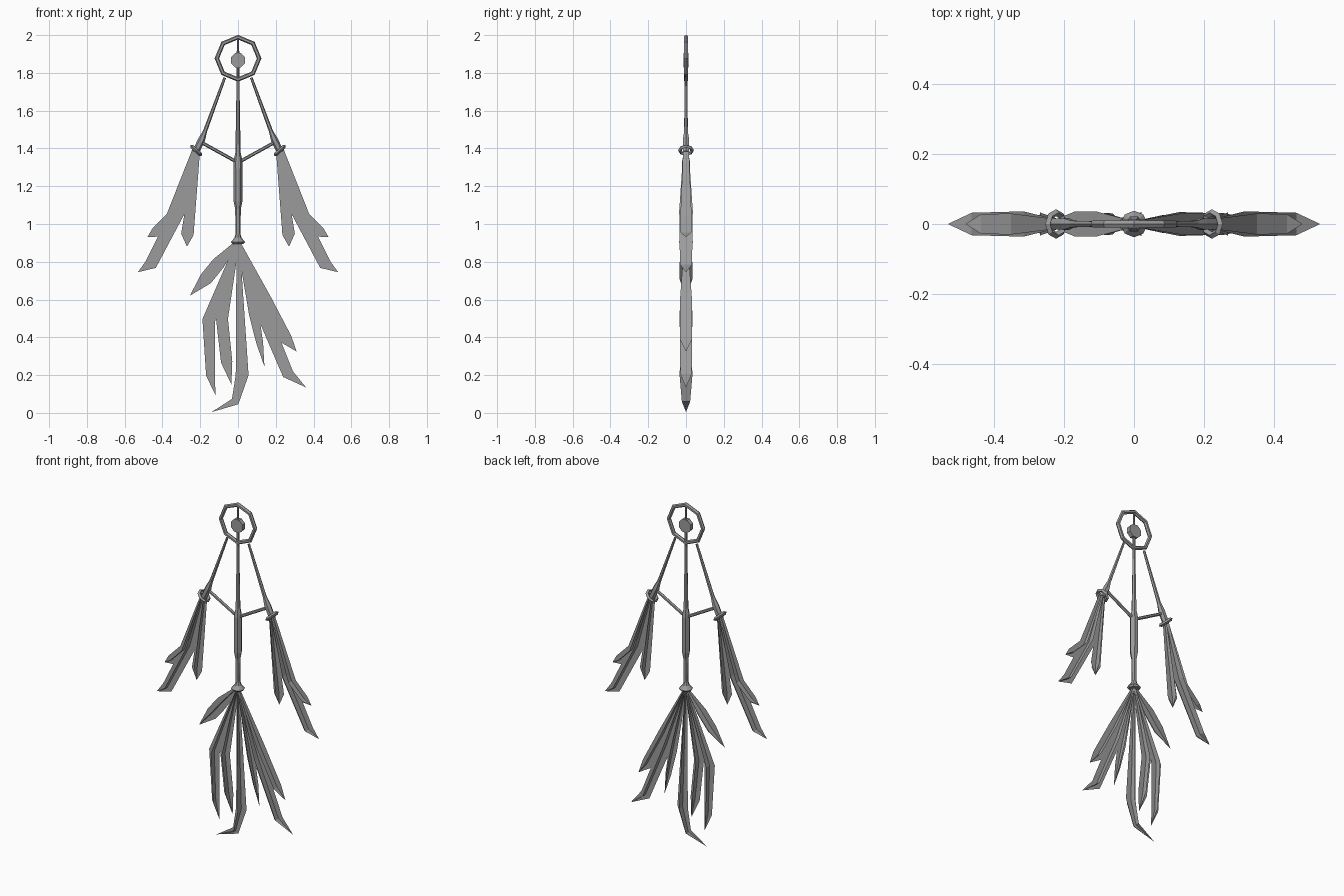
import bpy, bmesh, math
from mathutils import Vector

if "Cube" in bpy.data.objects:
    bpy.data.objects.remove(bpy.data.objects["Cube"], do_unlink=True)

grey = bpy.data.materials.new("plain grey")
grey.use_nodes = True
COLOUR = (0.33, 0.33, 0.33, 1)
grey.diffuse_color = COLOUR
grey.node_tree.nodes["Principled BSDF"].inputs["Base Color"].default_value = COLOUR


def finish(name, bm):
    mesh = bpy.data.meshes.new(name)
    bm.to_mesh(mesh)
    bm.free()
    mesh.materials.append(grey)
    obj = bpy.data.objects.new(name, mesh)
    bpy.context.collection.objects.link(obj)
    return obj


def side_vectors(points):
    """In-plane normal at each point of a path lying in the xz plane."""
    result = []
    for i in range(len(points)):
        d = points[min(i + 1, len(points) - 1)] - points[max(i - 1, 0)]
        result.append(Vector((d.z, 0, -d.x)).normalized())
    return result


def rod(name, path, sides=6):
    """Faceted rod through (x, z, radius) stations."""
    bm = bmesh.new()
    pts = [Vector((x, 0, z)) for x, z, r in path]
    rings = []
    for p, n, (x, z, r) in zip(pts, side_vectors(pts), path):
        ring = []
        for k in range(sides):
            a = math.tau * k / sides
            ring.append(bm.verts.new(p + n * r * math.cos(a) + Vector((0, r * math.sin(a), 0))))
        rings.append(ring)
    for a, b in zip(rings, rings[1:]):
        for k in range(sides):
            m = (k + 1) % sides
            bm.faces.new((a[k], a[m], b[m], b[k]))
    bm.faces.new(rings[0])
    bm.faces.new(rings[-1])
    bmesh.ops.recalc_face_normals(bm, faces=bm.faces)
    return finish(name, bm)


def feather(name, path, mirror=1):
    """Two crossed blades along (x, z, half width) stations, ending in a point."""
    bm = bmesh.new()
    pts = [Vector((x * mirror, 0, z)) for x, z, w in path]
    normals = side_vectors(pts)
    for across in (False, True):
        rows = []
        for p, n, (x, z, w) in zip(pts, normals, path):
            off = Vector((0, w, 0)) if across else n * w
            rows.append([bm.verts.new(p + off), bm.verts.new(p - off)] if w else [bm.verts.new(p)])
        for a, b in zip(rows, rows[1:]):
            bm.faces.new(a + b[::-1])
    return finish(name, bm)


def hoop(name, location, rotation, major, minor, sides):
    bpy.ops.mesh.primitive_torus_add(major_segments=8, minor_segments=sides, major_radius=major,
                                     minor_radius=minor, location=location, rotation=rotation)
    obj = bpy.context.object
    obj.name = name
    obj.data.materials.append(grey)
    return obj


# Hanging ring with a small flat bead in the middle
hoop("top_ring", (0, 0, 1.877), (math.pi / 2, 0, 0), 0.112, 0.012, 6)
bpy.ops.mesh.primitive_cylinder_add(vertices=8, radius=0.041, depth=0.025, location=(0, 0, 1.867),
                                    rotation=(math.pi / 2, math.pi / 8, 0))
bead = bpy.context.object
bead.name = "bead"
bead.data.materials.append(grey)

# Central stem, thicker in the middle, and its flared cap
rod("stem", [(0, 1.99, .006), (0, 1.75, .008), (0, 1.6, .01), (0, 1.38, .014), (0, 1.33, .024),
             (0, 1.12, .023), (0, 1.08, .015), (0, .92, .013)])
rod("stem_cap", [(0, .945, .013), (0, .925, .02), (0, .905, .038), (0, .895, .03)], 8)

# Side strings, struts and cuffs
for side, label in ((1, "left"), (-1, "right")):
    rod(label + "_string", [(side * .07, 1.775, .007), (side * .175, 1.49, .011),
                            (side * .193, 1.445, .019), (side * .225, 1.38, .018)])
    rod(label + "_strut", [(0, 1.325, .009), (side * .19, 1.43, .009)])
    hoop(label + "_cuff", (side * .222, 0, 1.39), (0, -side * math.radians(43), 0), .032, .01, 4)

# Side feather bunches, mirrored
BUNCH = {
    "inner_feather": [(.215, 1.39, .014), (.268, .945, .033), (.27, .88, 0)],
    "upper_feather": [(.225, 1.40, .014), (.35, 1.04, .03), (.435, .955, .028), (.48, .93, 0)],
    "outer_feather": [(.225, 1.39, .014), (.315, 1.07, .036), (.462, .785, .032), (.53, .745, 0)],
}
for side, label in ((1, "left"), (-1, "right")):
    for name, path in BUNCH.items():
        feather(label + "_" + name, path, side)

# Lower feather bunch fanning out from the cap
FAN = {
    "centre": [(0, .91, .008), (.022, .2, .034), (-.015, .06, .022), (-.14, .004, 0)],
    "far_right": [(0, .91, .008), (-.155, .49, .034), (-.145, .2, .024), (-.12, .095, 0)],
    "near_right": [(0, .91, .008), (-.085, .5, .032), (-.06, .27, .03), (-.035, .15, 0)],
    "short_right": [(0, .91, .008), (-.105, .79, .035), (-.17, .71, .035), (-.255, .62, 0)],
    "far_left": [(0, .91, .008), (.145, .6, .032), (.255, .39, .032), (.31, .325, 0)],
    "middle_left": [(0, .91, .008), (.13, .53, .034), (.265, .205, .03), (.36, .135, 0)],
    "near_left": [(0, .91, .008), (.085, .52, .026), (.115, .37, .018), (.14, .245, 0)],
}
for name, path in FAN.items():
    feather(name + "_feather", path)
